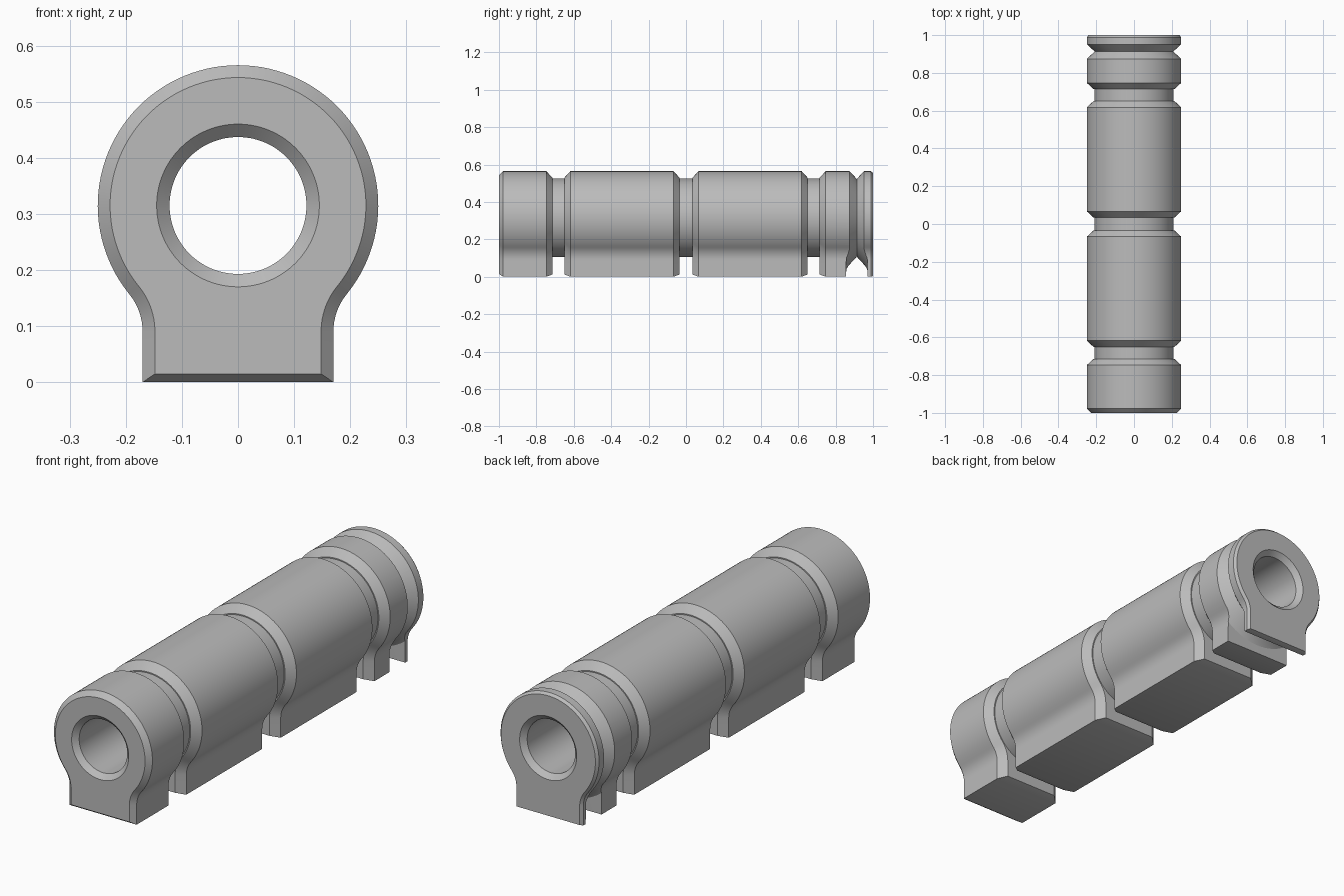
import bpy, bmesh, math

if "Cube" in bpy.data.objects:
    bpy.data.objects.remove(bpy.data.objects["Cube"])

AXIS_Z, R, FILLET, HALF_FOOT = 0.315, 0.25, 0.106, 0.17
CORE_R, BORE_R, SINK_R = 0.21, 0.122, 0.145

grey = bpy.data.materials.new("steel_grey")
grey.use_nodes = True
colour = (0.5, 0.5, 0.5, 1)
grey.diffuse_color = colour
grey.node_tree.nodes["Principled BSDF"].inputs["Base Color"].default_value = colour


def outline(side=0.0, bottom=0.0):
    """Keyhole section as (x, z) points, inset by side and bottom."""
    r, f, w = R - side, FILLET + side, HALF_FOOT - side
    fx = HALF_FOOT + FILLET
    fz = AXIS_Z - math.sqrt((R + FILLET) ** 2 - fx ** 2)
    tangent = math.atan2(fz - AXIS_Z, fx)
    half = []
    for i in range(41):                      # round head, top to tangent
        a = math.pi / 2 + (tangent - math.pi / 2) * i / 40
        half.append((r * math.cos(a), AXIS_Z + r * math.sin(a)))
    for i in range(1, 9):                    # concave neck
        a = math.pi + tangent * (1 - i / 8)
        half.append((fx + f * math.cos(a), fz + f * math.sin(a)))
    for i in range(1, 4):                    # straight foot side
        half.append((w, fz + (bottom - fz) * i / 3))
    for i in range(1, 9):                    # foot underside
        half.append((w * (1 - i / 8), bottom))
    return half + [(-x, z) for x, z in half[-2:0:-1]]


angles = [math.atan2(z - AXIS_Z, x) for x, z in outline()]


def circle(r):
    return [(r * math.cos(a), AXIS_Z + r * math.sin(a)) for a in angles]


def make_object(name, rings):
    """Loft closed rings of 3D points, joining the last back to the first."""
    bm = bmesh.new()
    loops = [[bm.verts.new(p) for p in ring] for ring in rings]
    n = len(loops[0])
    for a, b in zip(loops, loops[1:] + loops[:1]):
        for i in range(n):
            j = (i + 1) % n
            bm.faces.new((a[i], a[j], b[j], b[i]))
    bmesh.ops.recalc_face_normals(bm, faces=bm.faces)
    mesh = bpy.data.meshes.new(name)
    bm.to_mesh(mesh)
    bm.free()
    mesh.materials.append(grey)
    obj = bpy.data.objects.new(name, mesh)
    bpy.context.collection.objects.link(obj)
    return obj


# Sections along the body: (start, end, start chamfer, end chamfer)
groove_chamfer = (0.032, 0.035, 0.012)       # length, side inset, bottom inset
front_chamfer = (0.022, 0.022, 0.015)
back_chamfer = (0.012, 0.01, 0.004)
sections = [
    (-1.0, -0.715, front_chamfer, groove_chamfer),
    (-0.65, -0.035, groove_chamfer, groove_chamfer),
    (0.035, 0.65, groove_chamfer, groove_chamfer),
    (0.715, 1.0, groove_chamfer, back_chamfer),
]

stations = []
for k, (start, end, c0, c1) in enumerate(sections):
    if k:
        stations.append((start, circle(CORE_R)))
    stations += [(start, outline(*c0[1:])), (start + c0[0], outline()),
                 (end - c1[0], outline()), (end, outline(*c1[1:]))]
    if k < len(sections) - 1:
        stations.append((end, circle(CORE_R)))

# Countersunk bore, back to front
stations += [(1.0, circle(SINK_R)), (0.978, circle(BORE_R)),
             (-0.978, circle(BORE_R)), (-1.0, circle(SINK_R))]
body = make_object("grooved_body", [[(x, y, z) for x, z in pts] for y, pts in stations])

# V groove turned around the bore axis near the back end
groove_y = 0.913
side = [(0.208, 0.0), (0.255, 0.043), (0.275, 0.056), (0.5, 0.06)]
profile = [(r, groove_y - d) for r, d in side] + [(r, groove_y + d) for r, d in side[:0:-1]]
steps = 96
turned = []
for i in range(steps):
    a = 2 * math.pi * (i + 0.5) / steps
    turned.append([(r * math.cos(a), y, AXIS_Z + r * math.sin(a)) for r, y in profile])
cutter = make_object("groove_cutter", turned)
cutter.hide_render = True

cut = body.modifiers.new("v_groove", "BOOLEAN")
cut.operation = "DIFFERENCE"
cut.solver = "EXACT"
cut.object = cutter

bpy.ops.object.select_all(action="DESELECT")
bpy.context.view_layer.objects.active = body
body.select_set(True)
bpy.ops.object.modifier_apply(modifier=cut.name)
bpy.data.objects.remove(cutter)
bpy.ops.object.shade_smooth_by_angle(angle=math.radians(25))
